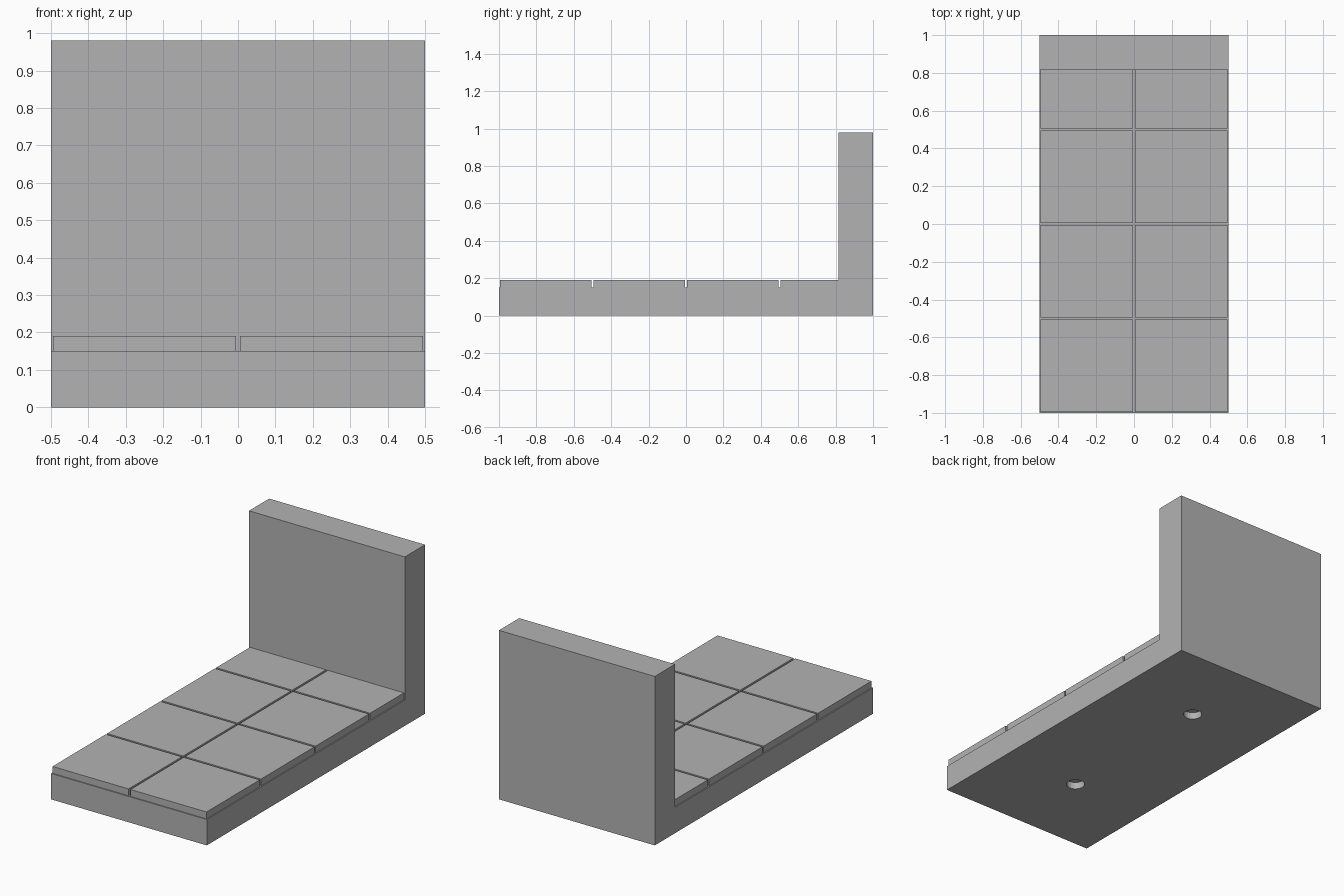
import bpy, bmesh
from mathutils import Vector

if "Cube" in bpy.data.objects:
    bpy.data.objects.remove(bpy.data.objects["Cube"], do_unlink=True)

# Single stone colour
stone = bpy.data.materials.new("stone_grey")
stone.use_nodes = True
GREY = (0.45, 0.45, 0.45, 1)
stone.diffuse_color = GREY
stone.node_tree.nodes["Principled BSDF"].inputs["Base Color"].default_value = GREY

BASE_TOP, TILE_TOP, WALL_TOP = 0.15, 0.19, 0.98
WALL_FRONT, GAP, RECESS = 0.815, 0.006, 0.04


def finish(name, bm):
    bmesh.ops.recalc_face_normals(bm, faces=bm.faces)
    mesh = bpy.data.meshes.new(name)
    bm.to_mesh(mesh)
    bm.free()
    mesh.materials.append(stone)
    obj = bpy.data.objects.new(name, mesh)
    bpy.context.collection.objects.link(obj)
    return obj


def box(name, low, high):
    bm = bmesh.new()
    bmesh.ops.create_cube(bm, size=1)
    low, high = Vector(low), Vector(high)
    bmesh.ops.scale(bm, vec=high - low, verts=bm.verts)
    bmesh.ops.translate(bm, vec=(low + high) / 2, verts=bm.verts)
    return finish(name, bm)


# L-shaped body: side profile extruded across the width
bm = bmesh.new()
profile = [(-1, 0), (1, 0), (1, WALL_TOP), (WALL_FRONT, WALL_TOP),
           (WALL_FRONT, BASE_TOP), (-1, BASE_TOP)]
side = bm.faces.new([bm.verts.new((-0.5, y, z)) for y, z in profile])
new = bmesh.ops.extrude_face_region(bm, geom=[side], use_keep_orig=True)["geom"]
bmesh.ops.translate(bm, vec=(1, 0, 0),
                    verts=[v for v in new if isinstance(v, bmesh.types.BMVert)])
bmesh.ops.recalc_face_normals(bm, faces=bm.faces)

# Groove running round the underside
bottom = min(bm.faces, key=lambda f: f.calc_center_median().z)
bmesh.ops.inset_individual(bm, faces=[bottom], thickness=0.05)
ring = bmesh.ops.inset_individual(bm, faces=[bottom], thickness=0.027)["faces"]
new = bmesh.ops.extrude_face_region(bm, geom=ring)["geom"]
bmesh.ops.translate(bm, vec=(0, 0, RECESS),
                    verts=[v for v in new if isinstance(v, bmesh.types.BMVert)])
body = finish("base_and_wall", bm)

# Two round sockets in the underside
for y in (-0.5, 0.5):
    bm = bmesh.new()
    bmesh.ops.create_cone(bm, cap_ends=True, segments=32, radius1=0.05,
                          radius2=0.05, depth=2 * RECESS)
    bmesh.ops.translate(bm, vec=(0, y, 0), verts=bm.verts)
    cutter = finish("socket_cutter", bm)
    cutter.hide_render = True
    cut = body.modifiers.new("socket", "BOOLEAN")
    cut.operation, cut.solver, cut.object = "DIFFERENCE", "EXACT", cutter
    bpy.context.view_layer.objects.active = body
    bpy.ops.object.modifier_apply(modifier=cut.name)
    bpy.data.objects.remove(cutter, do_unlink=True)

# Floor tiles on a half-unit grid, the last row running into the wall
for row in range(4):
    y0 = -1 + row / 2
    y1 = min(y0 + 0.5 - GAP, WALL_FRONT + 0.005)
    for label, x0 in (("right", -0.5), ("left", 0)):
        box(f"floor_tile_{label}_{row + 1}", (x0 + GAP, y0 + GAP, BASE_TOP - 0.01),
            (x0 + 0.5 - GAP, y1, TILE_TOP))
